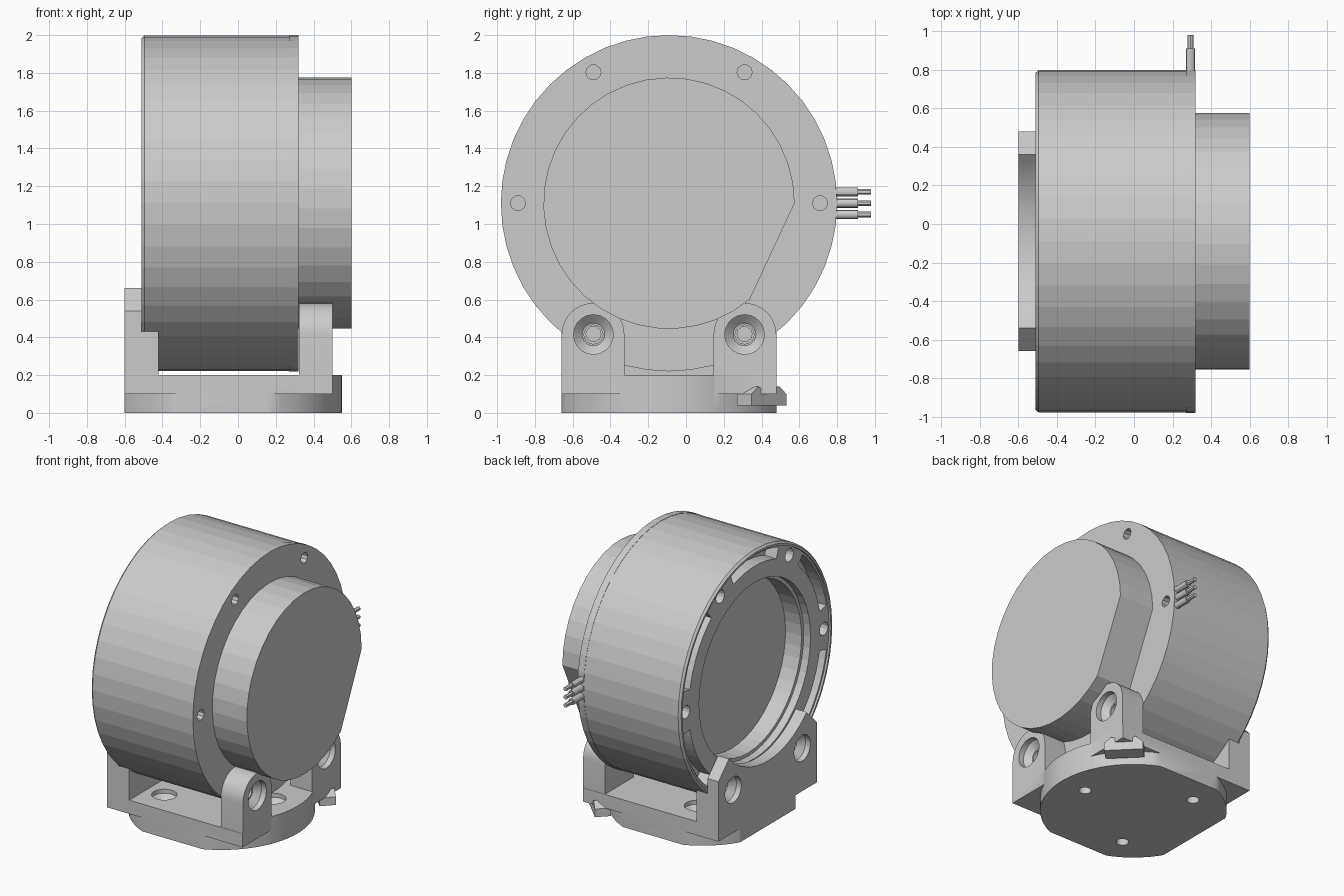
import bpy, bmesh
from math import sin, cos, pi, radians, atan2
from mathutils import Matrix, Vector

if "Cube" in bpy.data.objects:
    bpy.data.objects.remove(bpy.data.objects["Cube"])

CY, CZ = -0.09, 1.11          # motor axis (runs along x)
DX = -0.07                    # base disc centre


def make(name, bm):
    bmesh.ops.remove_doubles(bm, verts=bm.verts, dist=1e-5)
    bmesh.ops.recalc_face_normals(bm, faces=bm.faces)
    me = bpy.data.meshes.new(name)
    bm.to_mesh(me)
    bm.free()
    ob = bpy.data.objects.new(name, me)
    bpy.context.collection.objects.link(ob)
    return ob


def arc(cx, cy, r, a0, a1, n):
    return [(cx + r * cos(radians(a0 + (a1 - a0) * i / n)),
             cy + r * sin(radians(a0 + (a1 - a0) * i / n))) for i in range(n + 1)]


def prism(name, pts, lo, hi, axis='x'):
    """Extrude a 2D outline along x (outline in y,z) or z (outline in x,y)."""
    bm = bmesh.new()
    at = (lambda p, t: (t, p[0], p[1])) if axis == 'x' else (lambda p, t: (p[0], p[1], t))
    a = [bm.verts.new(at(p, lo)) for p in pts]
    b = [bm.verts.new(at(p, hi)) for p in pts]
    bm.faces.new(a)
    bm.faces.new(b)
    for i in range(len(pts)):
        j = (i + 1) % len(pts)
        bm.faces.new((a[i], a[j], b[j], b[i]))
    return make(name, bm)


def lathe(name, prof, origin, axis='X', n=48):
    """Revolve (distance, radius) points around an axis through origin."""
    bm = bmesh.new()
    rot = Vector((1, 0, 0)).rotation_difference(
        Vector({'X': (1, 0, 0), 'Y': (0, 1, 0), 'Z': (0, 0, 1)}[axis])).to_matrix()
    rings = []
    for d, r in prof:
        k = [0] if r == 0 else range(n)
        rings.append([bm.verts.new(rot @ Vector((d, r * cos(2 * pi * i / n), r * sin(2 * pi * i / n)))
                                   + Vector(origin)) for i in k])
    for a, b in zip(rings, rings[1:]):
        for i in range(n):
            j = (i + 1) % n
            f = [a[i % len(a)], a[j % len(a)], b[j % len(b)], b[i % len(b)]]
            bm.faces.new(list(dict.fromkeys(f)))
    return make(name, bm)


def box(name, lo, hi):
    return prism(name, [(lo[1], lo[2]), (hi[1], lo[2]), (hi[1], hi[2]), (lo[1], hi[2])], lo[0], hi[0])


def boolean(ob, others, op='DIFFERENCE'):
    for o in others:
        m = ob.modifiers.new('cut', 'BOOLEAN')
        m.object, m.operation, m.solver = o, op, 'EXACT'
        with bpy.context.temp_override(object=ob, active_object=ob):
            bpy.ops.object.modifier_apply(modifier=m.name)
        bpy.data.objects.remove(o)


def smooth(ob, angle=30):
    bpy.ops.object.select_all(action='DESELECT')
    ob.select_set(True)
    bpy.context.view_layer.objects.active = ob
    bpy.ops.object.shade_smooth_by_angle(angle=radians(angle))


def rod(x0, x1, y, z, r, n=16):
    return lathe('cutter', [(x0, 0), (x0, r), (x1, r), (x1, 0)], (0, y, z), 'X', n)


# motor housing: hollow at the back, lip around the rear ring
housing = lathe('motor_housing', [
    (-.31, 0), (-.31, .62), (-.44, .62), (-.44, .645), (-.495, .645), (-.495, .86),
    (-.51, .86), (-.51, .875), (-.495, .888), (.27, .888), (.27, .89), (.32, .89), (.32, 0)],
    (0, CY, CZ))
cuts = []
for k in range(6):
    a = 60 * k
    y, z = CY + .8 * cos(radians(a)), CZ + .8 * sin(radians(a))
    cuts += [rod(.22, .4, y, z, .04, 10), rod(-.6, -.38, y, z, .048, 14)]
    # curved vent slot between the bolt holes
    outline = arc(CY, CZ, .845, a + 11, a + 49, 8) + arc(CY, CZ, .765, a + 49, a + 11, 8)
    cuts.append(prism('cutter', outline, -.6, -.40))
boolean(housing, cuts)

# front cover: disc with one flat side
prism('front_cover', arc(CY, CZ, .665, 0, 310, 34), .315, .60)

# wires leaving the housing
for k, z in enumerate((CZ - .06, CZ, CZ + .06)):
    w = lathe(f'wire_{k + 1}', [(.75, 0), (.75, .024), (.91, .024), (.91, .015), (.98, .015), (.98, 0)],
              (.293, 0, z), 'Y', 12)
    smooth(w)

# bracket base: trimmed disc merged with a raised rectangular plate
disc = lathe('mount_bracket', [(0, 0), (0, .62), (.2, .62), (.2, 0)], (DX, CY, 0), 'Z', 64)
boolean(disc, [box('trim', (-.60, -.66, -.1), (.8, .48, .3))], 'INTERSECT')
plate = box('plate', (-.60, -.66, .10), (.50, .48, .20))

# rear wall with a curved top and sloped shoulders
a = atan2(-.45, .45) * 180 / pi
wall = prism('wall', [(-.66, .1), (.48, .1), (.48, .54), (.36, .66)]
             + arc(CY, CZ, .636, a, -180 - a, 16) + [(-.54, .66), (-.66, .54)], -.60, -.42)
boolean(wall, [rod(-.511, .4, CY, CZ, .889, 48)])

# front legs with rounded tops
legs = []
for s in (-1, 1):
    y = CY + s * .402
    legs.append(prism('leg', [(y - .166, .1), (y + .166, .1)] + arc(y, .415, .166, 0, 180, 16), .322, .50))
boolean(disc, [plate, wall] + legs, 'UNION')

# countersunk bolt holes: side bolts and base bolts
holes = []
for s in (-1, 1):
    y = CY + s * .4
    holes.append(lathe('cutter', [(.3, 0), (.3, .05), (.42, .05), (.42, .06), (.46, .105), (.6, .105), (.6, 0)],
                       (0, y, .415), 'X', 20))
    holes.append(lathe('cutter', [(-.7, 0), (-.7, .095), (-.56, .095), (-.52, .05), (-.4, .05), (-.4, 0)],
                       (0, y, .415), 'X', 20))
for k in range(3):
    t = radians(120 * k)
    holes.append(lathe('cutter', [(-.1, 0), (-.1, .042), (.13, .042), (.17, .085), (.3, .085), (.3, 0)],
                       (DX + .42 * cos(t), CY + .42 * sin(t), 0), 'Z', 20))
boolean(disc, holes)
smooth(disc)

# notched cable clip set diagonally under one leg corner
clip = prism('cable_clip', [(-.13, .04), (.13, .04), (.13, .10), (.08, .14), (.0, .105), (-.08, .14), (-.13, .10)],
             -.055, .055)
clip.data.transform(Matrix.Translation((.42, .40, 0)) @ Matrix.Rotation(radians(45), 4, 'Z'))
